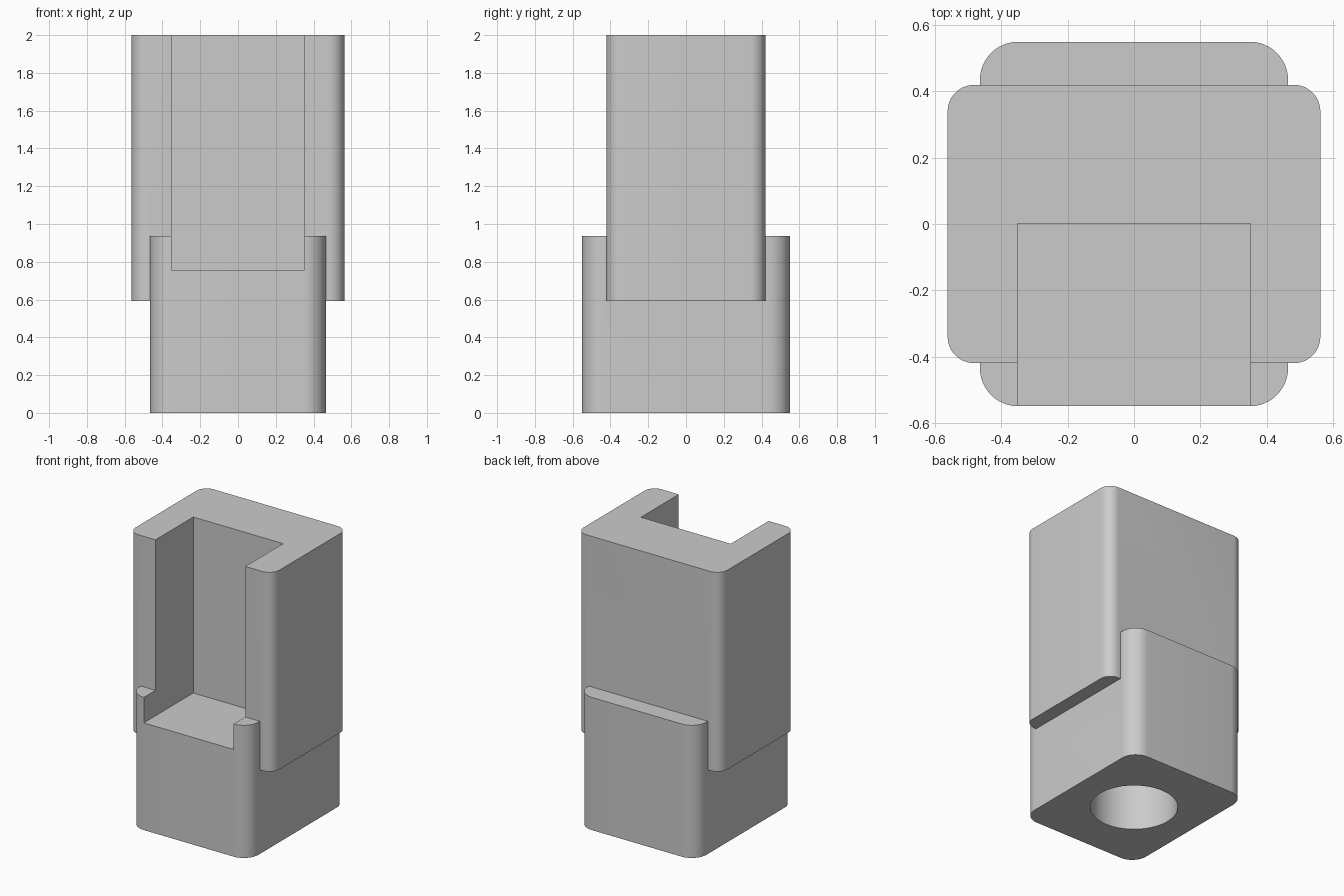
import bpy, bmesh, math

cube = bpy.data.objects.get("Cube")
if cube:
    bpy.data.objects.remove(cube, do_unlink=True)

grey = bpy.data.materials.new("plain grey")
grey.use_nodes = True
grey.diffuse_color = (0.6, 0.6, 0.6, 1)
grey.node_tree.nodes["Principled BSDF"].inputs["Base Color"].default_value = (0.6, 0.6, 0.6, 1)


def prism(name, outline, z0, z1):
    """Extrude a flat outline between two heights."""
    bm = bmesh.new()
    face = bm.faces.new([bm.verts.new((x, y, z0)) for x, y in outline])
    top = bmesh.ops.extrude_face_region(bm, geom=[face])["geom"]
    for v in top:
        if isinstance(v, bmesh.types.BMVert):
            v.co.z = z1
    bmesh.ops.recalc_face_normals(bm, faces=bm.faces)
    mesh = bpy.data.meshes.new(name)
    bm.to_mesh(mesh)
    bm.free()
    mesh.materials.append(grey)
    obj = bpy.data.objects.new(name, mesh)
    bpy.context.collection.objects.link(obj)
    return obj


def rounded_rect(hx, hy, r, steps=12):
    points = []
    for i, (sx, sy) in enumerate([(1, 1), (-1, 1), (-1, -1), (1, -1)]):
        for k in range(steps + 1):
            a = math.pi / 2 * (i + k / steps)
            points.append((sx * (hx - r) + r * math.cos(a), sy * (hy - r) + r * math.sin(a)))
    return points


def circle(r, n=64):
    return [(r * math.cos(math.tau * k / n), r * math.sin(math.tau * k / n)) for k in range(n)]


# Lower block and the taller block that overlaps it
body = prism("socket_body", rounded_rect(0.465, 0.55, 0.115), 0, 0.937)
upper = prism("upper_block", rounded_rect(0.5625, 0.42, 0.08), 0.593, 2)

# Open-fronted channel and round socket in the underside
channel = prism("channel_cutter", [(-0.351, -0.8), (0.351, -0.8), (0.351, 0.002), (-0.351, 0.002)], 0.757, 2.2)
socket = prism("socket_cutter", circle(0.28), -0.2, 0.593)

for tool, operation in ((upper, "UNION"), (channel, "DIFFERENCE"), (socket, "DIFFERENCE")):
    mod = body.modifiers.new(tool.name, "BOOLEAN")
    mod.object = tool
    mod.operation = operation
    mod.solver = "EXACT"

# Apply the cuts, then remove the helper solids
bpy.context.view_layer.update()
result = bpy.data.meshes.new_from_object(body.evaluated_get(bpy.context.evaluated_depsgraph_get()))
body.modifiers.clear()
body.data = result
for tool in (upper, channel, socket):
    bpy.data.objects.remove(tool, do_unlink=True)

# Smooth rounded corners, sharp edges elsewhere
bpy.ops.object.select_all(action="DESELECT")
body.select_set(True)
bpy.context.view_layer.objects.active = body
bpy.ops.object.shade_smooth_by_angle(angle=math.radians(30))
